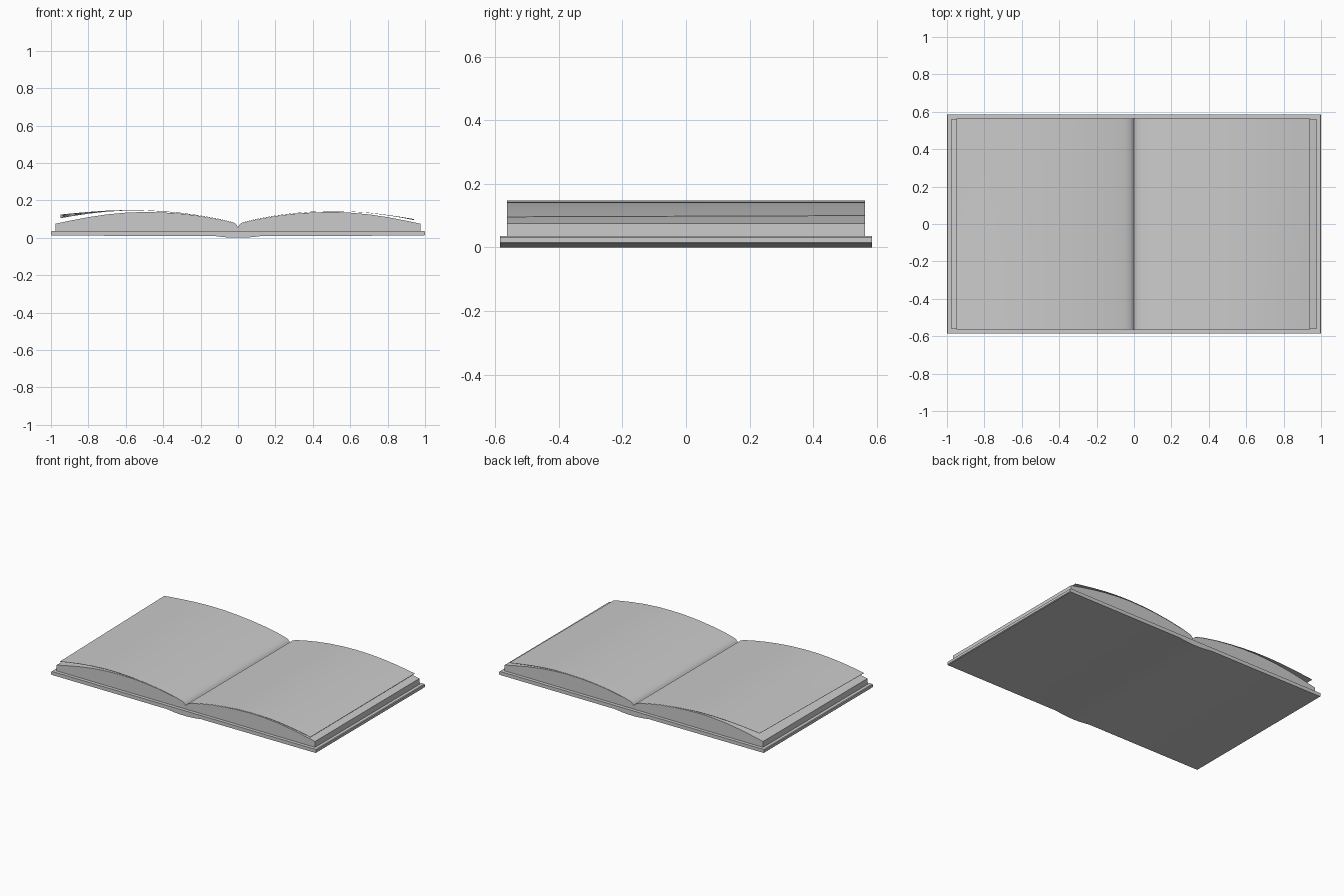
import bpy, math

if "Cube" in bpy.data.objects:
    bpy.data.objects.remove(bpy.data.objects["Cube"])

Y_BLOCK = 0.563
# Curve of the open paper: distance from gutter, height
ARC = [(0, .057), (.008, .067), (.02, .078), (.05, .087), (.1, .098), (.2, .116),
       (.3, .128), (.4, .135), (.5, .138), (.6, .134), (.7, .125),
       (.8, .11), (.9, .091), (.975, .075)]


def make(name, verts, faces):
    me = bpy.data.meshes.new(name)
    me.from_pydata(verts, [], faces)
    ob = bpy.data.objects.new(name, me)
    bpy.context.collection.objects.link(ob)
    bpy.ops.object.select_all(action='DESELECT')
    ob.select_set(True)
    bpy.context.view_layer.objects.active = ob
    # consistent outward normals
    bpy.ops.object.mode_set(mode='EDIT')
    bpy.ops.mesh.select_all(action='SELECT')
    bpy.ops.mesh.normals_make_consistent(inside=False)
    bpy.ops.object.mode_set(mode='OBJECT')
    bpy.ops.object.shade_smooth_by_angle(angle=math.radians(35))
    return ob


def prism(name, profile, half):
    """Extrude a closed x-z profile along y."""
    n = len(profile)
    verts = [(x, y, z) for y in (-half, half) for x, z in profile]
    faces = [(i, (i + 1) % n, n + (i + 1) % n, n + i) for i in range(n)]
    faces += [tuple(range(n)), tuple(range(2 * n - 1, n - 1, -1))]
    return make(name, verts, faces)


def sheet(name, side, front, back, thick=.0015, rows=8):
    """Thin loose page blended between a front and a back curve."""
    n = len(front)
    verts, faces = [], []
    for j in range(rows + 1):
        t = j / rows
        y = -Y_BLOCK + 2 * Y_BLOCK * t
        top = [(side * (a[0] * (1 - t) + b[0] * t), a[1] * (1 - t) + b[1] * t)
               for a, b in zip(front, back)]
        ring = top + [(x, z - thick) for x, z in reversed(top)]
        verts += [(x, y, z) for x, z in ring]
    m = 2 * n
    for j in range(rows):
        for i in range(m):
            k = (i + 1) % m
            faces.append((j * m + i, j * m + k, (j + 1) * m + k, (j + 1) * m + i))
    for j in (0, rows):
        for i in range(n - 1):
            faces.append((j * m + i, j * m + i + 1, j * m + m - 2 - i, j * m + m - 1 - i))
    return make(name, verts, faces)


# Cover: two boards and a shallow bulging spine in one section
half_under = [(1.0, .015), (.996, .011), (.13, .010), (.10, .006), (.06, .002), (.02, 0)]
half_cover = [(.996, .035), (1.0, .031)] + half_under
cover = half_cover + [(-x, z) for x, z in reversed(half_cover)]
prism("cover", cover, .585)

# Paper blocks, mirrored about the gutter
for side, label in ((-1, "left"), (1, "right")):
    prof = [(side * x, z) for x, z in ARC] + [(side * .975, .034), (0, .034)]
    prism("page_block_" + label, prof, Y_BLOCK - .001)

# Loose top pages, lifting slightly off the blocks
START = [(0, .059), (.008, .069), (.02, .080), (.05, .089), (.1, .101), (.2, .119)]
left_front = START + [(.3, .133), (.4, .142), (.5, .147), (.6, .147),
                      (.7, .141), (.8, .130), (.88, .118), (.95, .106)]
left_back = START + [(.3, .132), (.4, .141), (.5, .147), (.6, .148),
                     (.7, .145), (.8, .138), (.88, .131), (.95, .124)]
right_front = START + [(.3, .132), (.4, .140), (.5, .143), (.6, .141),
                       (.7, .134), (.8, .121), (.88, .108), (.94, .096)]
right_back = right_front[:-3] + [(.8, .122), (.88, .110), (.94, .100)]
sheet("loose_page_left", -1, left_front, left_back)
sheet("loose_page_right", 1, right_front, right_back)
